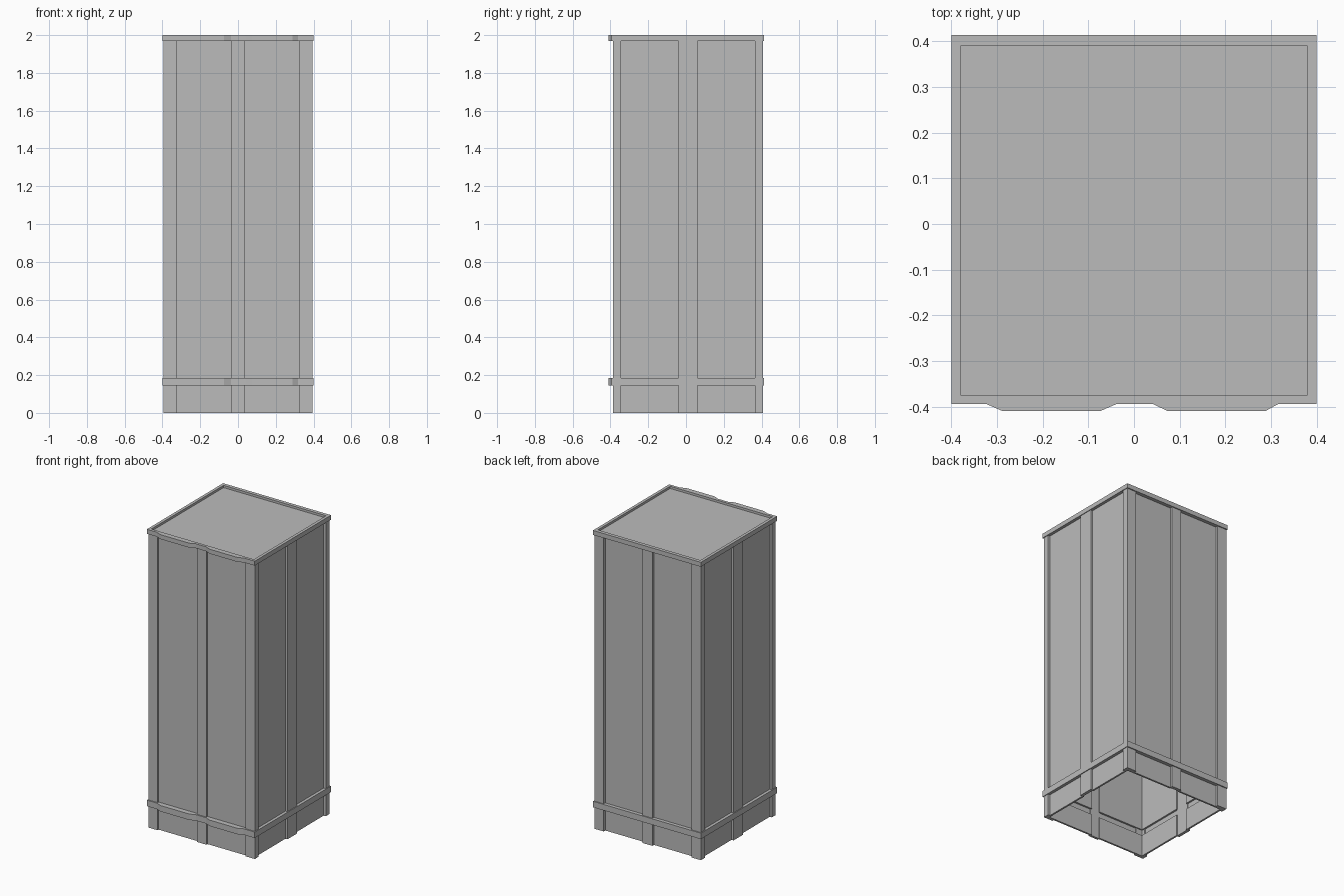
import bpy
import bmesh

cube = bpy.data.objects.get("Cube")
if cube:
    bpy.data.objects.remove(cube, do_unlink=True)

grey = bpy.data.materials.new("plain_grey")
grey.use_nodes = True
grey.diffuse_color = (0.5, 0.5, 0.5, 1)
grey.node_tree.nodes["Principled BSDF"].inputs["Base Color"].default_value = (0.5, 0.5, 0.5, 1)


def finish(name, bm):
    bmesh.ops.recalc_face_normals(bm, faces=bm.faces)
    mesh = bpy.data.meshes.new(name)
    bm.to_mesh(mesh)
    bm.free()
    mesh.materials.append(grey)
    obj = bpy.data.objects.new(name, mesh)
    bpy.context.collection.objects.link(obj)
    return obj


def box(name, xs, ys, zs):
    bm = bmesh.new()
    bmesh.ops.create_cube(bm, size=1)
    for v in bm.verts:
        for i, (lo, hi) in enumerate((xs, ys, zs)):
            v.co[i] = hi if v.co[i] > 0 else lo
    return finish(name, bm)


# Shared dimensions: the cabinet is centred on y = MID
MID, POST, RAIL, INNER = 0.01, 0.395, 0.4, 0.38
FRONT, BACK = -0.386, 0.407
FRONT_PANEL, BACK_PANEL = -0.375, 0.39
SHEET = 0.012
LOW, HIGH, TOP = 0.145, 0.185, 1.97


def rail(name, z0, z1):
    """Rectangular ring whose front edge steps forward over each bay."""
    edge, bulge = -0.394, -0.41
    outer = [(-RAIL, edge), (-0.325, edge), (-0.288, bulge), (-0.074, bulge), (-0.037, edge),
             (0.04, edge), (0.074, bulge), (0.288, bulge), (0.317, edge), (RAIL, edge),
             (RAIL, 0.414), (-RAIL, 0.414)]
    inner = [(-INNER, FRONT_PANEL), (INNER, FRONT_PANEL), (INNER, BACK_PANEL), (-INNER, BACK_PANEL)]
    bm = bmesh.new()
    edges = []
    for loop in (outer, inner):
        verts = [bm.verts.new((x, y, z0)) for x, y in loop]
        edges += [bm.edges.new((verts[i - 1], verts[i])) for i in range(len(verts))]
    faces = bmesh.ops.triangle_fill(bm, edges=edges, use_beauty=True)["geom"]
    faces = [f for f in faces if isinstance(f, bmesh.types.BMFace)]
    moved = bmesh.ops.extrude_face_region(bm, geom=faces, use_keep_orig=True)["geom"]
    for v in moved:
        if isinstance(v, bmesh.types.BMVert):
            v.co.z = z1
    bmesh.ops.dissolve_limit(bm, angle_limit=0.01, verts=bm.verts, edges=bm.edges)
    return finish(name, bm)


rail("lower_rail", LOW, HIGH)
rail("top_rail", TOP, 2.0)
box("top_panel", (-INNER, INNER), (FRONT_PANEL, BACK_PANEL), (TOP, 1.985))

# Corner posts and middle stiles on the front and back
for face, ys in (("front", (FRONT, FRONT_PANEL + 0.005)), ("back", (BACK_PANEL - 0.005, BACK))):
    for part, xs in (("right_post", (-POST, -0.325)), ("middle_stile", (-0.035, 0.037)),
                     ("left_post", (0.325, POST))):
        box(f"{face}_{part}", xs, ys, (0, TOP))

# Corner posts and middle stiles on the two sides
for side, s in (("right", -1), ("left", 1)):
    xs = sorted((s * POST, s * (INNER - 0.005)))
    for part, ys in (("front_post", (FRONT, -0.345)), ("middle_stile", (-0.04, 0.06)),
                     ("back_post", (0.365, BACK))):
        box(f"{side}_side_{part}", xs, ys, (0, TOP))

# Recessed panels, upper and lower, two bays per face
for level, zs in (("lower", (0, LOW)), ("upper", (HIGH, TOP))):
    for s, bay in ((-1, "right"), (1, "left")):
        xs = sorted((s * 0.03, s * INNER))
        box(f"{level}_front_{bay}_panel", xs, (FRONT_PANEL, FRONT_PANEL + SHEET), zs)
        box(f"{level}_back_{bay}_panel", xs, (BACK_PANEL - SHEET, BACK_PANEL), zs)
        side = sorted((s * INNER, s * (INNER - SHEET)))
        for end, ys in (("front", (FRONT_PANEL, -0.035)), ("back", (0.055, BACK_PANEL))):
            box(f"{level}_{bay}_side_{end}_panel", side, ys, zs)
